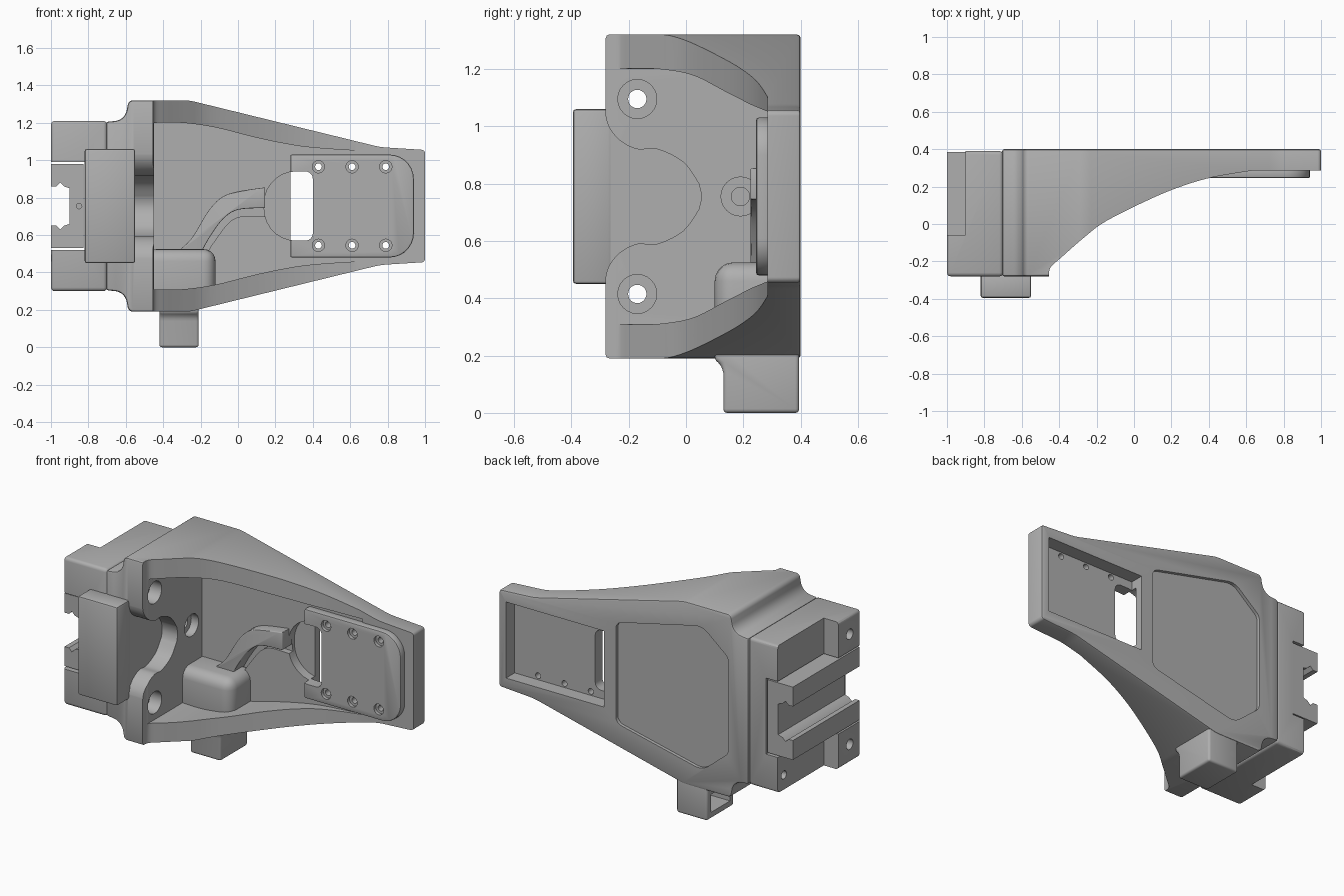
import bpy, bmesh, math
from mathutils import Vector

if "Cube" in bpy.data.objects:
    bpy.data.objects.remove(bpy.data.objects["Cube"], do_unlink=True)

MID = 0.755  # height of the symmetry plane

grey = bpy.data.materials.new("machined grey")
grey.use_nodes = True
COLOUR = (0.43, 0.43, 0.43, 1)
grey.diffuse_color = COLOUR
grey.node_tree.nodes["Principled BSDF"].inputs["Base Color"].default_value = COLOUR


def apply(ob, mod):
    bpy.context.view_layer.objects.active = ob
    bpy.ops.object.modifier_apply(modifier=mod.name)


def prism(name, pts, axis, a, b, bevel=0.0, segments=3):
    """Extrude a flat outline along an axis from a to b."""
    place = {"x": lambda u, v, t: (t, u, v),
             "y": lambda u, v, t: (u, t, v),
             "z": lambda u, v, t: (u, v, t)}[axis]
    bm = bmesh.new()
    lo = [bm.verts.new(place(p[0], p[1], a)) for p in pts]
    hi = [bm.verts.new(place(p[0], p[1], b)) for p in pts]
    bm.faces.new(lo)
    bm.faces.new(hi)
    for i in range(len(pts)):
        j = (i + 1) % len(pts)
        bm.faces.new((lo[i], lo[j], hi[j], hi[i]))
    bmesh.ops.recalc_face_normals(bm, faces=bm.faces)
    mesh = bpy.data.meshes.new(name)
    bm.to_mesh(mesh)
    bm.free()
    mesh.materials.append(grey)
    ob = bpy.data.objects.new(name, mesh)
    bpy.context.collection.objects.link(ob)
    if bevel:
        mod = ob.modifiers.new("Bevel", "BEVEL")
        mod.width = bevel
        mod.segments = segments
        mod.limit_method = "ANGLE"
        apply(ob, mod)
    return ob


def rect(u0, u1, v0, v1):
    return [(u0, v0), (u1, v0), (u1, v1), (u0, v1)]


def box(name, x, y, z, bevel=0.0, segments=3):
    return prism(name, rect(*x, *y), "z", *z, bevel, segments)


def circle(u, v, r, n=24):
    return [(u + r * math.cos(math.tau * i / n), v + r * math.sin(math.tau * i / n))
            for i in range(n)]


def mirrored(pts):
    """Close an upper outline with its reflection below the middle."""
    return pts + [(p[0], 2 * MID - p[1], *p[2:]) for p in reversed(pts)]


def rounded(pts, n=7):
    """Fillet each (u, v, radius) corner with a true arc."""
    out = []
    for i, (u, v, r) in enumerate(pts):
        p = Vector((u, v))
        if not r:
            out.append(p)
            continue
        a = (Vector(pts[i - 1][:2]) - p).normalized()
        b = (Vector(pts[(i + 1) % len(pts)][:2]) - p).normalized()
        half = a.angle(b) / 2
        reach, w = r / math.tan(half), math.sin(half)
        for k in range(n + 1):
            t = k / n
            f, g, h = (1 - t) ** 2, 2 * w * t * (1 - t), t * t
            out.append(p + (a * f + b * h) * reach / (f + g + h))
    return out


def smooth(pts, n=5):
    """Catmull-Rom curve through a few points."""
    q = [Vector(p) for p in [pts[0], *pts, pts[-1]]]
    out = []
    for p0, p1, p2, p3 in zip(q, q[1:], q[2:], q[3:]):
        for k in range(n):
            t = k / n
            out.append(0.5 * (2 * p1 + (p2 - p0) * t + (2 * p0 - 5 * p1 + 4 * p2 - p3) * t * t
                              + (3 * p1 - p0 - 3 * p2 + p3) * t ** 3))
    return out + [q[-1]]


def cut(cutter, *targets):
    for ob in targets:
        mod = ob.modifiers.new("Cut", "BOOLEAN")
        mod.operation = "DIFFERENCE"
        mod.solver = "EXACT"
        mod.object = cutter
        apply(ob, mod)
    bpy.data.objects.remove(cutter, do_unlink=True)


# Tapered bracket body with flared end flange
outline = mirrored([(-0.705, 1.205, 0), (-0.605, 1.215, 0.07), (-0.585, 1.32, 0.03),
                    (-0.26, 1.32, 0.25), (0.76, 1.07, 0.4), (1.0, 1.055, 0.02)])
body = prism("bracket_body", rounded(outline), "y", -0.28, 0.4, 0.012, 2)

# Sweeping front profile
sweep = smooth([(-0.455, -0.27), (-0.445, -0.23), (-0.39, -0.18), (-0.27, -0.075),
                (-0.15, 0.015), (0.08, 0.13), (0.25, 0.2), (0.42, 0.25), (0.63, 0.285)])
cut(prism("sweep_cutter", [(-0.455, -0.6), *sweep, (1.2, 0.285), (1.2, -0.6)], "z", -0.5, 2), body)

# Hollow between the two ribs
inner = smooth([(-0.45, 1.2), (-0.3, 1.2), (-0.12, 1.175), (0.1, 1.12), (0.3, 1.08),
                (0.45, 1.063), (0.65, 1.05)])
cut(prism("hollow_cutter", mirrored(inner), "y", -0.6, 0.292), body)

# Scalloped opening in the end wall
scallop = smooth([(-0.285, 1.06), (-0.27, 1.0), (-0.23, 0.95), (-0.17, 0.92), (-0.1, 0.92),
                  (-0.01, 0.875), (0.045, 0.8)])
cut(prism("scallop_cutter", mirrored([(-0.6, 1.06), *scallop, (0.053, MID + 0.01)]),
          "x", -0.555, -0.3), body)

# Mounting block with guide channel and stepped rear
block = box("mounting_block", (-1, -0.70), (-0.28, 0.39), (0.30, 1.21), 0.02)
cut(box("channel_cutter", (-1.2, -0.82), (-0.6, 0.6), (0.52, 0.99)), block)
cut(box("step_cutter", (-1.2, -0.9), (-0.06, 0.6), (0.1, 1.4)), block)
cut(prism("pin_cutter", circle(0.33, 0.39, 0.025), "x", -1.2, -0.8), block)

# Bolt holes through the end wall
for z in (0.415, 1.095):
    cut(prism("bolt_cutter", circle(-0.17, z, 0.032), "x", -1.2, -0.3), body, block)
    cut(prism("bore_cutter", circle(-0.17, z, 0.068), "x", -0.53, -0.3), body)
cut(prism("bolt_cutter", circle(0.19, MID, 0.032), "x", -0.65, -0.3), body)
cut(prism("bore_cutter", circle(0.19, MID, 0.068), "x", -0.5, -0.3), body)

# Guide carriage with undercut groove
carriage = mirrored([(-0.825, 0.98), (-1, 0.98), (-1, 0.86), (-0.97, 0.86), (-0.95, 0.88),
                     (-0.93, 0.86), (-0.9, 0.85)])
guide = prism("guide_carriage", carriage, "y", -0.265, 0.385)
cut(prism("port_cutter", circle(-0.85, MID, 0.015, 12), "y", -0.5, -0.2), guide)

# Front stop plate
box("stop_plate", (-0.82, -0.55), (-0.395, -0.26), (0.45, 1.06), 0.012, 2)

# Raised tool pad on the tip
pad_outline = rounded([(0.28, 0.48, 0), (0.94, 0.48, 0.13), (0.94, 1.03, 0.13), (0.28, 1.03, 0)])
pad = prism("tool_pad", pad_outline, "y", 0.245, 0.3, 0.008, 2)

# Rear pockets
cut(box("rear_pocket_cutter", (0.28, 0.95), (0.315, 0.6), (0.52, 0.99)), body)
panel = mirrored([(-0.57, 1.05, 0.06), (-0.39, 1.2, 0.1), (0.2, 1.065, 0.05)])
cut(prism("rear_panel_cutter", rounded(panel), "y", 0.38, 0.6), body)

# Window through the pad, with a rounded relief in the floor
window = rounded([(0.14, 0.57, 0.17), (0.40, 0.57, 0.04), (0.40, 0.94, 0.04), (0.14, 0.94, 0.17)])
cut(prism("window_cutter", window, "y", 0.1, 0.35), body, pad)

# Countersunk pad screw holes
for x in (0.43, 0.61, 0.79):
    for z in (0.545, 0.965):
        cut(prism("screw_cutter", circle(x, z, 0.018, 16), "y", 0.1, 0.6), body, pad)
        cut(prism("head_cutter", circle(x, z, 0.033, 20), "y", 0.1, 0.265), pad)

# Cable dome, curved ridge and its groove
box("cable_dome", (-0.50, -0.12), (0.1, 0.36), (0.24, 0.525), 0.065, 5)
upper = smooth([(-0.34, 0.5), (-0.25, 0.58), (-0.15, 0.74), (-0.05, 0.82), (0.145, 0.855)])
middle = smooth([(-0.2, 0.5), (-0.15, 0.59), (-0.08, 0.685), (0.0, 0.735), (0.145, 0.745)])
lower = smooth([(-0.17, 0.5), (-0.12, 0.575), (-0.05, 0.665), (0.02, 0.70), (0.145, 0.70)])
prism("cable_ridge", upper + middle[::-1], "y", 0.225, 0.32, 0.025)
cut(prism("groove_cutter", middle + lower[::-1], "y", 0.2, 0.33), body)

# Hollow cable foot below the body
foot_profile = [(0.395, 0), (0.13, 0), (0.13, 0.14), (0.122, 0.168), (0.1, 0.185),
                (0.1, 0.25), (0.395, 0.25)]
foot = prism("cable_foot", foot_profile, "x", -0.42, -0.21, 0.02)
cut(box("foot_cutter", (-0.6, -0.25), (0.17, 0.355), (0.04, 0.15)), foot)

# Smooth curved faces, keep edges crisp
for ob in bpy.context.scene.objects:
    ob.select_set(ob.type == "MESH")
bpy.context.view_layer.objects.active = body
bpy.ops.object.shade_smooth_by_angle(angle=math.radians(30))
